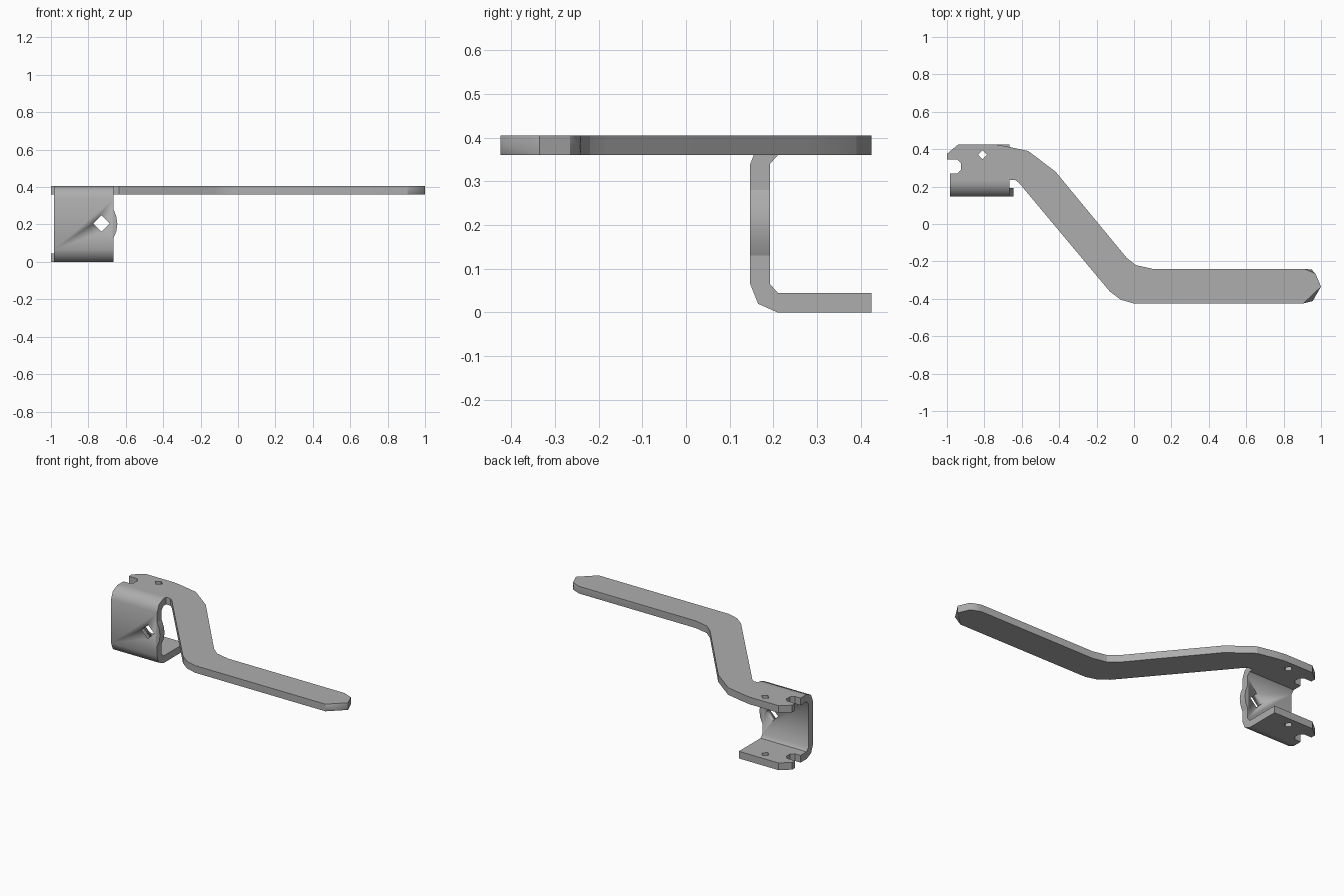
import bpy, bmesh
from mathutils import Vector

cube = bpy.data.objects.get("Cube")
if cube:
    bpy.data.objects.remove(cube, do_unlink=True)

steel = bpy.data.materials.new("grey steel")
steel.use_nodes = True
grey = (0.42, 0.42, 0.42, 1)
steel.diffuse_color = grey
steel.node_tree.nodes["Principled BSDF"].inputs["Base Color"].default_value = grey

THICK = 0.045
TOP = 0.405
LEFT, RIGHT = -0.985, -0.665   # ends of the folded channel
SEAM = 0.235                   # where the fold meets the flat plates


def diamond(cx, cy, r):
    return [(cx + r, cy), (cx, cy + r), (cx - r, cy), (cx, cy - r)]


def add_object(name, mesh, angle=0.8):
    mesh.materials.clear()
    mesh.materials.append(steel)
    obj = bpy.data.objects.new(name, mesh)
    bpy.context.collection.objects.link(obj)
    bpy.ops.object.select_all(action='DESELECT')
    obj.select_set(True)
    bpy.context.view_layer.objects.active = obj
    bpy.ops.object.shade_smooth_by_angle(angle=angle)
    return obj


def plate(name, outline, holes, z):
    """Flat plate with holes, its underside at height z."""
    curve = bpy.data.curves.new(name, 'CURVE')
    curve.dimensions = '2D'
    curve.fill_mode = 'BOTH'
    curve.extrude = THICK / 2
    for loop in [outline] + holes:
        spline = curve.splines.new('POLY')
        spline.points.add(len(loop) - 1)
        for point, (x, y) in zip(spline.points, loop):
            point.co = (x, y, 0, 1)
        spline.use_cyclic_u = True
    helper = bpy.data.objects.new(name + " helper", curve)
    bpy.context.collection.objects.link(helper)
    graph = bpy.context.evaluated_depsgraph_get()
    mesh = bpy.data.meshes.new_from_object(helper.evaluated_get(graph))
    bpy.data.objects.remove(helper, do_unlink=True)
    bm = bmesh.new()
    bm.from_mesh(mesh)
    bmesh.ops.remove_doubles(bm, verts=bm.verts, dist=0.0005)
    bmesh.ops.translate(bm, verts=bm.verts, vec=(0, 0, z + THICK / 2))
    bmesh.ops.recalc_face_normals(bm, faces=bm.faces)
    bm.to_mesh(mesh)
    bm.free()
    return add_object(name, mesh, 0.4)


def prism(name, points, along):
    """Closed polygon swept along a vector."""
    bm = bmesh.new()
    face = bm.faces.new([bm.verts.new(p) for p in points])
    swept = bmesh.ops.extrude_face_region(bm, geom=[face])["geom"]
    bmesh.ops.translate(bm, vec=along,
                        verts=[v for v in swept if isinstance(v, bmesh.types.BMVert)])
    bmesh.ops.recalc_face_normals(bm, faces=bm.faces)
    mesh = bpy.data.meshes.new(name)
    bm.to_mesh(mesh)
    bm.free()
    return add_object(name, mesh)


# Shared end of both plates: clipped back corner and side slot
slotted_end = [(-0.94, 0.425), (-1, 0.375), (-1, 0.345), (-0.945, 0.345),
               (-0.925, 0.325), (-0.925, 0.29), (-0.945, 0.27),
               (LEFT, 0.27), (LEFT, SEAM)]
pin_hole = diamond(-0.81, 0.37, 0.025)

# Top plate with the cranked lever arm
arm_outline = slotted_end + [
    (-0.635, SEAM), (-0.615, 0.22), (-0.13, -0.36), (-0.07, -0.405),
    (0, -0.425), (0.905, -0.425), (1, -0.335), (0.97, -0.265), (0.91, -0.24),
    (0.1, -0.24), (0.01, -0.22), (-0.04, -0.18), (-0.42, 0.28),
    (-0.565, 0.39), (-0.68, 0.415), (-0.74, 0.425)]
arm = plate("lever_arm", arm_outline, [pin_hole], TOP - THICK)

# Faceted tip: push the middle of each clipped corner outward
bm = bmesh.new()
bm.from_mesh(arm.data)
for corner, peak in (((0.9525, -0.38), (0.955, -0.412)),
                     ((0.94, -0.2525), (0.95, -0.244))):
    sides = [f for f in bm.faces if abs(f.normal.z) < 0.1 and
             (f.calc_center_median().xy - Vector(corner)).length < 0.02]
    if len(sides) > 1:
        edge = [e for e in sides[0].edges if e in sides[1].edges]
        sides = bmesh.ops.dissolve_edges(bm, edges=edge)["region"]
    for vert in bmesh.ops.poke(bm, faces=sides)["verts"]:
        vert.co.xy = peak
bm.to_mesh(arm.data)
bm.free()

# Bottom flange
plate("bottom_flange", slotted_end + [(RIGHT, SEAM), (RIGHT, 0.425)], [pin_hole], 0)

# Folded channel: lower half of the section, mirrored in height
outer = [(SEAM, 0), (0.21, 0), (0.165, 0.02), (0.147, 0.065)]
inner = [(0.192, 0.065), (0.21, THICK), (SEAM, THICK)]


def flip(points):
    return [(y, TOP - z) for y, z in reversed(points)]


section = outer + flip(outer) + flip(inner) + inner[::-1][::-1]
channel = prism("channel", [(LEFT, y, z) for y, z in section], (RIGHT - LEFT, 0, 0))

# Diamond hole through the channel web
cutter = prism("hole_cutter", [(x, 0.1, z) for x, z in diamond(-0.73, 0.205, 0.045)],
               (0, 0.15, 0))
cutter.hide_render = True
cut = channel.modifiers.new("diamond hole", 'BOOLEAN')
cut.operation = 'DIFFERENCE'
cut.solver = 'EXACT'
cut.object = cutter
bpy.context.view_layer.objects.active = channel
channel.modifiers.move(len(channel.modifiers) - 1, 0)
bpy.ops.object.modifier_apply(modifier=cut.name)
bpy.data.objects.remove(cutter, do_unlink=True)

# Small stop bulging from the web edge
bump = [(RIGHT, 0.13), (-0.65, 0.165), (-0.645, 0.205), (-0.65, 0.24), (RIGHT, 0.28)]
prism("edge_stop", [(x, 0.147, z) for x, z in bump], (0, THICK, 0))
